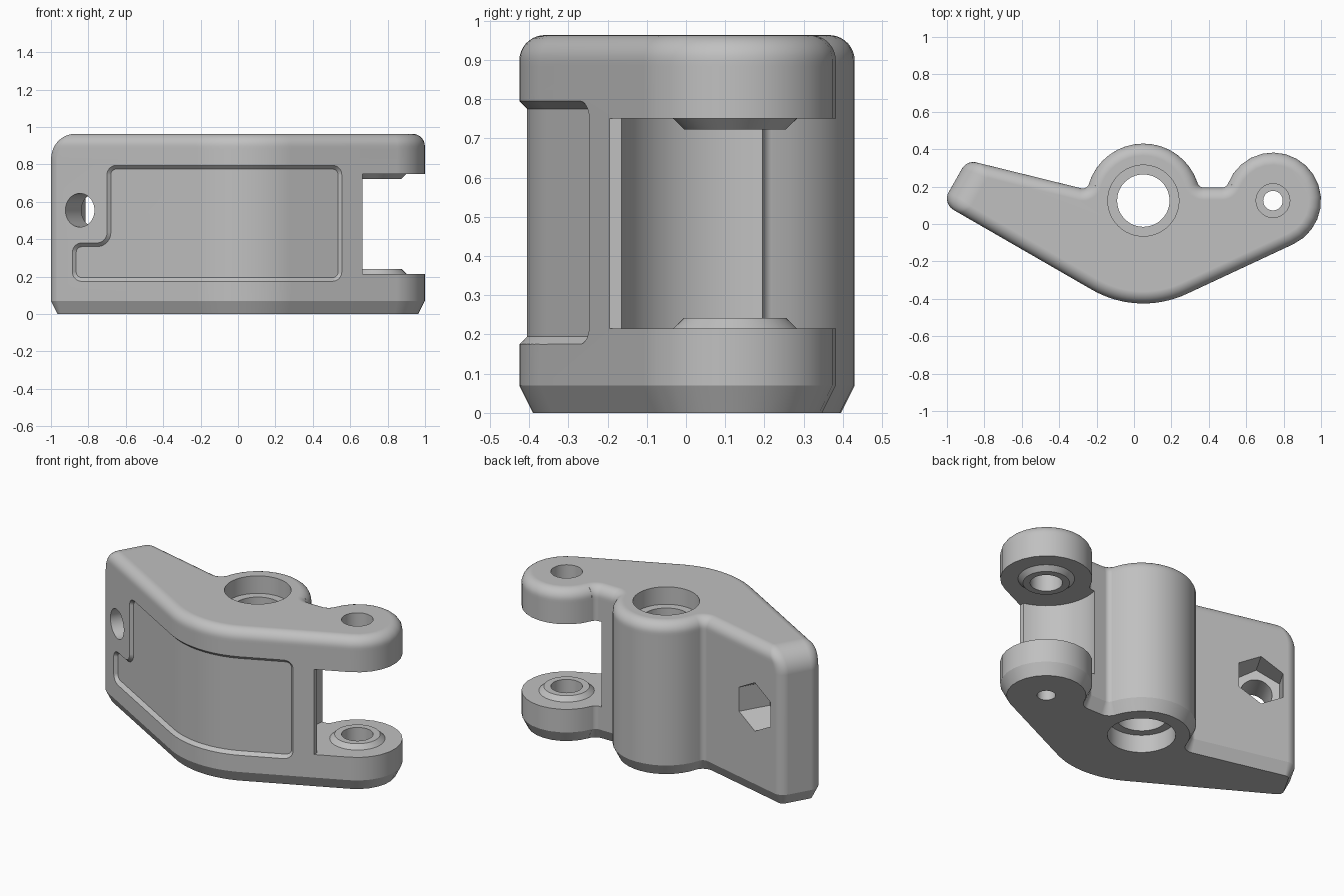
import bpy, bmesh
from math import sin, cos, asin, tan, sqrt, radians, pi
from mathutils import Vector

cube = bpy.data.objects.get("Cube")
if cube:
    bpy.data.objects.remove(cube, do_unlink=True)

grey = bpy.data.materials.new("plain grey")
grey.use_nodes = True
grey.diffuse_color = (0.53, 0.53, 0.53, 1)
grey.node_tree.nodes["Principled BSDF"].inputs["Base Color"].default_value = grey.diffuse_color

HUB = Vector((0.05, 0.125))
PIN = Vector((0.743, 0.125))
TOP = 0.963
FRONT_R = 0.55


def make(name, bm):
    bmesh.ops.recalc_face_normals(bm, faces=bm.faces[:])
    mesh = bpy.data.meshes.new(name)
    bm.to_mesh(mesh)
    bm.free()
    mesh.materials.append(grey)
    obj = bpy.data.objects.new(name, mesh)
    bpy.context.collection.objects.link(obj)
    return obj


def loft(name, rings):
    """Closed solid through rings of equal point count."""
    bm = bmesh.new()
    loops = [[bm.verts.new(p) for p in ring] for ring in rings]
    n = len(loops[0])
    for a, b in zip(loops, loops[1:]):
        for i in range(n):
            j = (i + 1) % n
            bm.faces.new((a[i], a[j], b[j], b[i]))
    bm.faces.new(loops[0])
    bm.faces.new(loops[-1])
    return make(name, bm)


def arcs(spec, inset=0, steps=16):
    """Outline of tangent arcs; falling angles make concave fillets."""
    pts = []
    for cx, cy, r, a0, a1 in spec:
        r = r - inset if a1 > a0 else r + inset
        for k in range(steps + 1):
            a = radians(a0 + (a1 - a0) * k / steps)
            pts.append(Vector((cx + r * cos(a), cy + r * sin(a))))
    return pts


def at_z(pts, z):
    return [(p.x, p.y, z) for p in pts]


def disc(name, centre, levels, sides=64):
    """Turned solid: levels are (radius, z)."""
    return loft(name, [[(centre.x + r * cos(2 * pi * i / sides),
                         centre.y + r * sin(2 * pi * i / sides), z)
                        for i in range(sides)] for r, z in levels])


def combine(body, tool, operation="DIFFERENCE"):
    mod = body.modifiers.new("cut", "BOOLEAN")
    mod.operation = operation
    mod.solver = "EXACT"
    mod.object = tool
    bpy.context.view_layer.objects.active = body
    bpy.ops.object.modifier_apply(modifier=mod.name)
    bpy.data.objects.remove(tool, do_unlink=True)


def body_outline(inset, end_shift):
    s = end_shift
    return arcs([
        (HUB.x, HUB.y, FRONT_R, 240, 295),            # front bulge
        (PIN.x, PIN.y, 0.257, -65, 158.9),            # clevis end
        (0.47, 0.23, 0.035, -21.1, -90),              # neck fillets
        (0.373, 0.23, 0.035, -90, -162),
        (HUB.x, HUB.y, 0.305, 18, 162.8),             # hub
        (-0.274, 0.225, 0.035, -17.2, -103.9),        # hub to arm fillet
        (-0.859 + 1.01 * s, 0.261 - 0.25 * s, 0.07, 76.1, 150),
        (-0.93 + 0.866 * s, 0.136 - 0.5 * s, 0.07, 150, 240),
    ], inset)


# Body: chamfered below, rounded above, larger rounding at the arm end
EDGE, END = 0.065, 0.14
rings = [at_z(body_outline(0.035, 0), 0), at_z(body_outline(0, 0), 0.07)]
for k in range(15):
    rise = END * sin(pi / 2 * k / 14)
    t = max(0, rise - END + EDGE)
    d = EDGE - sqrt(max(0, EDGE ** 2 - t ** 2))
    total = END - sqrt(max(0, END ** 2 - rise ** 2))
    rings.append(at_z(body_outline(d, max(0, total - d)), TOP - END + rise))
body = loft("hinge_bracket", rings)

# Clevis slot, rounded clearance around the pin
slot = [Vector((0.665, -0.6)), Vector((1.2, -0.6)), Vector((1.2, 0.125))]
slot += arcs([(PIN.x, PIN.y, 0.3, 0, 255)], steps=64)
combine(body, loft("slot_cutter", [at_z(slot, 0.215), at_z(slot, 0.75)]))

# Raised tapered seats inside the clevis
combine(body, disc("lower_seat", PIN, [(0.168, 0.205), (0.13, 0.242)]), "UNION")
combine(body, disc("upper_seat", PIN, [(0.13, 0.723), (0.168, 0.76)]), "UNION")

# Pin hole and stepped hub bore
combine(body, disc("pin_cutter", PIN, [(0.052, -0.1), (0.052, 0.1), (0.09, 0.1), (0.09, 1.1)]))
combine(body, disc("bore_cutter", HUB, [(0.19, -0.1), (0.19, 0.11), (0.14, 0.11),
                                       (0.14, TOP - 0.11), (0.19, TOP - 0.11), (0.19, 1.1)]))


def front_y(x, depth):
    """Front surface of the body, pushed in by depth."""
    r = FRONT_R - depth
    s = min(max((x - HUB.x) / r, sin(radians(-30))), sin(radians(25)))
    a = asin(s)
    return HUB.y - r * cos(a) + (x - HUB.x - r * s) * tan(a)


# Shallow front panel with sloped rim, following the curved front
PANEL = [(0.505, 0.225, 0.05, -90, 0), (0.505, 0.745, 0.05, 0, 90),
         (-0.65, 0.745, 0.05, 90, 180), (-0.755, 0.435, 0.055, 0, -90),
         (-0.835, 0.33, 0.05, 90, 180), (-0.835, 0.225, 0.05, 180, 270)]
bm = bmesh.new()
outer, inner = [[bm.verts.new((p.x, d, p.y)) for p in arcs(PANEL, d, 8)]
                for d in (-0.01, 0.02)]
for i in range(len(outer)):
    j = (i + 1) % len(outer)
    bm.faces.new((outer[i], outer[j], inner[j], inner[i]))
bm.faces.new(inner)
for k in range(25):
    a = radians(-30 + 55 * k / 24)
    bmesh.ops.bisect_plane(bm, geom=bm.verts[:] + bm.edges[:] + bm.faces[:], dist=1e-5,
                           plane_co=(HUB.x + 0.54 * sin(a), 0, 0), plane_no=(1, 0, 0))
for v in bm.verts:
    v.co.y = front_y(v.co.x, v.co.y)
lid = bmesh.ops.extrude_face_region(bm, geom=bm.faces[:], use_keep_orig=True)
for v in lid["geom"]:
    if isinstance(v, bmesh.types.BMVert):
        v.co.y = -0.8
combine(body, make("panel_cutter", bm))

# Bolt hole square to the arm, with a hexagonal nut pocket at the back
start = Vector((-0.845, front_y(-0.845, 0), 0.555))
axis, side = Vector((0.5, 0.866, 0)), Vector((0.866, -0.5, 0))


def arm_cutter(name, r, sides, t0, t1):
    angles = [2 * pi * i / sides for i in range(sides)]
    return loft(name, [[start + axis * t + side * (r * sin(a)) + Vector((0, 0, r * cos(a)))
                        for a in angles] for t in (t0, t1)])


combine(body, arm_cutter("bolt_cutter", 0.09, 48, -0.2, 0.25))
combine(body, arm_cutter("nut_cutter", 0.152, 6, 0.17, 0.6))

# Smooth curves, crisp edges
bpy.ops.object.select_all(action="DESELECT")
body.select_set(True)
bpy.context.view_layer.objects.active = body
bpy.ops.object.shade_smooth_by_angle(angle=radians(25))
weighted = body.modifiers.new("even shading", "WEIGHTED_NORMAL")
weighted.keep_sharp = True
